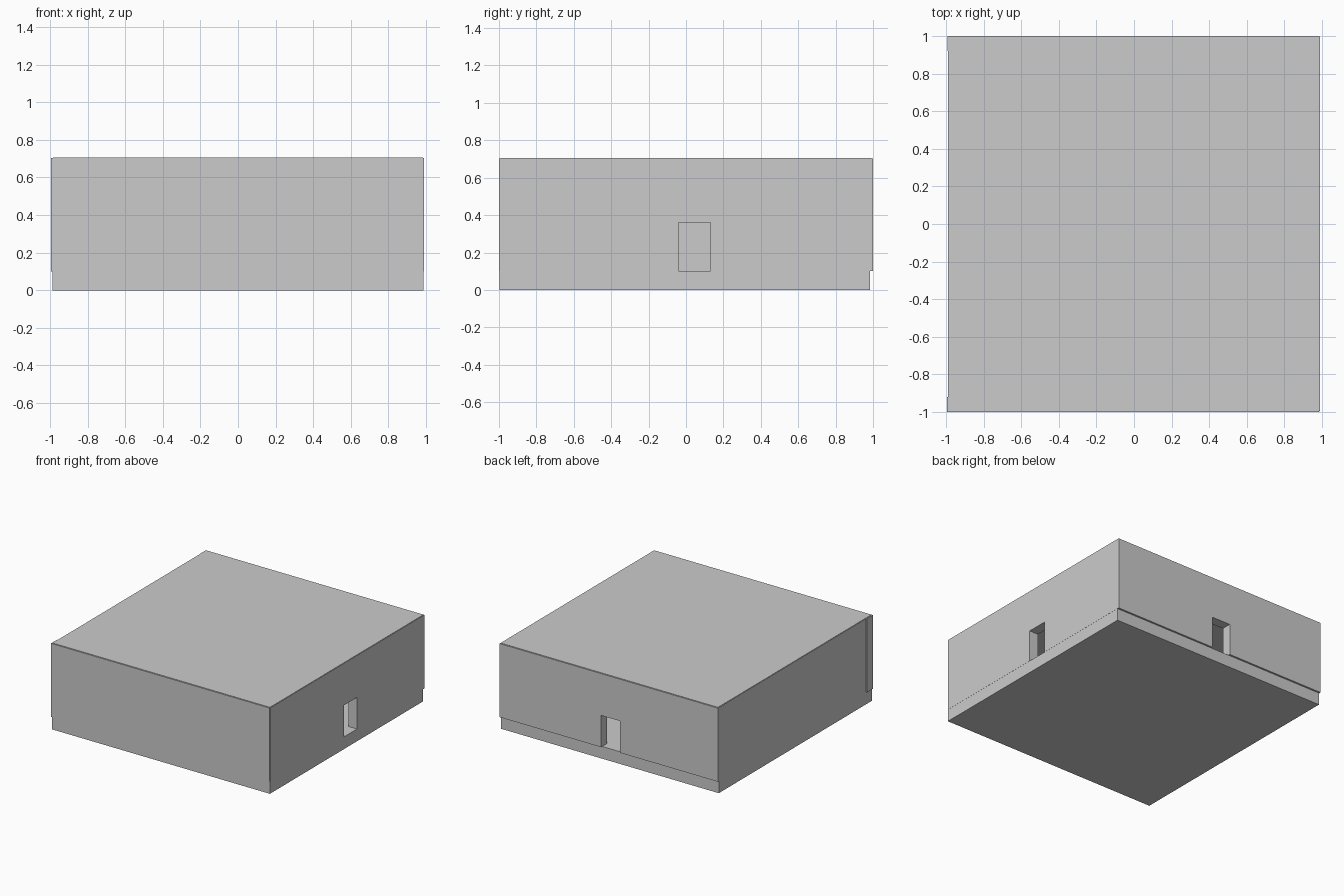
import bpy, bmesh
from mathutils import Vector

if "Cube" in bpy.data.objects:
    bpy.data.objects.remove(bpy.data.objects["Cube"])


def extrude_profile(name, points, depth):
    """Make a solid from a flat outline of 3D points pushed along depth."""
    bm = bmesh.new()
    face = bm.faces.new([bm.verts.new(p) for p in points])
    result = bmesh.ops.extrude_face_region(bm, geom=[face], use_keep_orig=True)
    moved = [g for g in result["geom"] if isinstance(g, bmesh.types.BMVert)]
    bmesh.ops.translate(bm, verts=moved, vec=Vector(depth))
    bmesh.ops.recalc_face_normals(bm, faces=bm.faces)
    mesh = bpy.data.meshes.new(name)
    bm.to_mesh(mesh)
    bm.free()
    obj = bpy.data.objects.new(name, mesh)
    bpy.context.collection.objects.link(obj)
    return obj


def box(name, x, y, z):
    outline = [(x[0], y[0], z[0]), (x[1], y[0], z[0]),
               (x[1], y[1], z[0]), (x[0], y[1], z[0])]
    return extrude_profile(name, outline, (0, 0, z[1] - z[0]))


def door_outline(a, b, door_a, door_b):
    """Wall outline (along, up) with a doorway notch at floor level."""
    return [(a, BASE), (door_a, BASE), (door_a, DOOR_TOP), (door_b, DOOR_TOP),
            (door_b, BASE), (b, BASE), (b, TOP), (a, TOP)]


BASE, TOP, DOOR_TOP, THICK = 0.10, 0.703, 0.36, 0.08

# Floor and ceiling slabs
box("floor", (-0.987, 0.988), (-0.998, 0.985), (0, BASE))
box("ceiling", (-0.985, 0.985), (-0.993, 0.993), (0.605, 0.706))

# Plain walls; the front one stands a little proud of the left one
box("front_wall", (-0.995, 0.984), (-1.0, -1.0 + THICK), (BASE, TOP))
box("left_wall", (-0.989, -0.989 + THICK), (-0.995, 0.998), (BASE, TOP))

# Right wall with doorway
extrude_profile("right_wall",
                [(0.989, y, z) for y, z in door_outline(-0.994, 0.998, -0.04, 0.13)],
                (-THICK, 0, 0))

# Back wall with doorway
extrude_profile("back_wall",
                [(x, 1.0, z) for x, z in door_outline(-0.991, 0.988, -0.10, 0.07)],
                (0, -THICK, 0))
